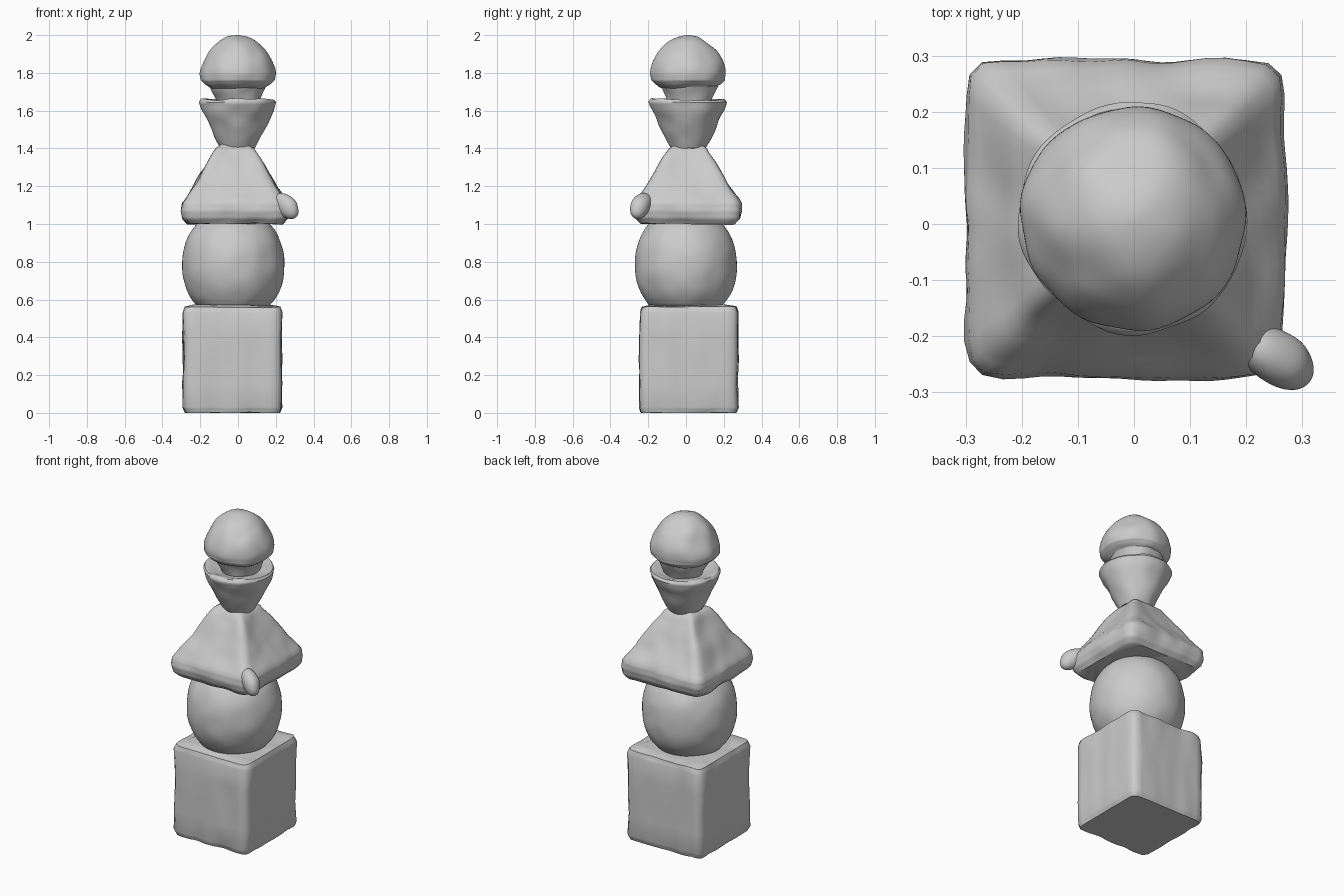
import bpy, bmesh, math
from mathutils import Matrix, noise

if "Cube" in bpy.data.objects:
    bpy.data.objects.remove(bpy.data.objects["Cube"], do_unlink=True)

stone = bpy.data.materials.new("grey stone")
stone.use_nodes = True
stone.diffuse_color = (0.6, 0.6, 0.6, 1)
stone.node_tree.nodes["Principled BSDF"].inputs["Base Color"].default_value = stone.diffuse_color


def finish(bm, name, wear):
    """Weather the surface with noise, then shade it smooth."""
    bm.normal_update()
    moves = [(vert, vert.normal * wear * noise.noise(vert.co * 10)) for vert in bm.verts]
    for vert, move in moves:
        vert.co += move
        vert.co.z = min(max(vert.co.z, 0), 2)
    mesh = bpy.data.meshes.new(name)
    bm.to_mesh(mesh)
    bm.free()
    mesh.materials.append(stone)
    obj = bpy.data.objects.new(name, mesh)
    bpy.context.collection.objects.link(obj)
    bpy.ops.object.select_all(action="DESELECT")
    obj.select_set(True)
    bpy.context.view_layer.objects.active = obj
    bpy.ops.object.shade_smooth_by_angle(angle=math.radians(50))


def refine(profile, steps=4):
    """Add evenly spaced points along each straight stretch of a profile."""
    points = []
    for (low, start), (high, end) in zip(profile, profile[1:]):
        for step in range(steps):
            part = step / steps
            points.append((low + (high - low) * part, start + (end - start) * part))
    return points + [profile[-1]]


def loft(name, center, profile, squareness=2, wear=0.01, segments=72):
    """Stack closed sections; the profile lists height and half width."""
    bm = bmesh.new()
    loops = []
    for height, half in profile:
        loop = []
        for index in range(segments):
            turn = math.tau * (index + 0.5) / segments
            across, along = math.cos(turn), math.sin(turn)
            reach = half / (abs(across) ** squareness + abs(along) ** squareness) ** (1 / squareness)
            loop.append(bm.verts.new((center[0] + reach * across, center[1] + reach * along, height)))
        loops.append(loop)
    for lower, upper in zip(loops, loops[1:]):
        for index in range(segments):
            following = (index + 1) % segments
            bm.faces.new((lower[index], lower[following], upper[following], upper[index]))
    bm.faces.new(reversed(loops[0]))
    bm.faces.new(loops[-1])
    finish(bm, name, wear)


# Cube base with worn edges
block = [(0, 0.25), (0.03, 0.26), (0.53, 0.26), (0.56, 0.25), (0.57, 0.2)]
loft("base_block", (-0.03, 0.015), refine(block), squareness=18)

# Ball, cut flat where it meets the block and the roof
ball = []
for step in range(25):
    height = 0.56 + 0.45 * step / 24
    offset = abs(height - 0.785) / 0.3
    ball.append((height, 0.27 * math.sqrt(1 - offset ** 2.2)))
loft("ball", (-0.025, 0), ball, wear=0.005)

# Pyramid roof with blunt eaves
roof = [(1, 0.25), (1.03, 0.275), (1.07, 0.285), (1.11, 0.28),
        (1.2, 0.22), (1.3, 0.16), (1.4, 0.1), (1.42, 0.07)]
loft("roof", (-0.015, 0.01), refine(roof), squareness=14)

# Swollen broken corner of the roof
bm = bmesh.new()
place = (Matrix.Translation((0.253, -0.236, 1.095))
         @ Matrix.Rotation(math.radians(-35), 4, "Z")
         @ Matrix.Rotation(math.radians(35), 4, "Y")
         @ Matrix.Diagonal((0.085, 0.05, 0.06, 1)))
bmesh.ops.create_icosphere(bm, subdivisions=4, radius=1, matrix=place)
finish(bm, "roof_corner_lump", wear=0.01)

# Flared bowl with a raised rim and a shallow hollow
bowl = [(1.4, 0.09), (1.43, 0.105), (1.5, 0.14), (1.6, 0.19),
        (1.645, 0.205), (1.66, 0.195), (1.66, 0.18), (1.64, 0.1)]
loft("bowl", (0, 0.012), refine(bowl))

# Short neck, set back where the front is chipped
neck = [(1.63, 0.11), (1.68, 0.13), (1.73, 0.15)]
loft("jewel_neck", (0, 0.02), refine(neck))

# Domed jewel
jewel = refine([(1.72, 0.14), (1.74, 0.175), (1.76, 0.195), (1.79, 0.2)])
for step in range(1, 20):
    rise = step / 20
    jewel.append((1.79 + 0.21 * rise, 0.2 * (1 - rise ** 1.7) ** 0.55))
jewel.append((2, 0.01))
loft("jewel", (0, 0.01), jewel)
